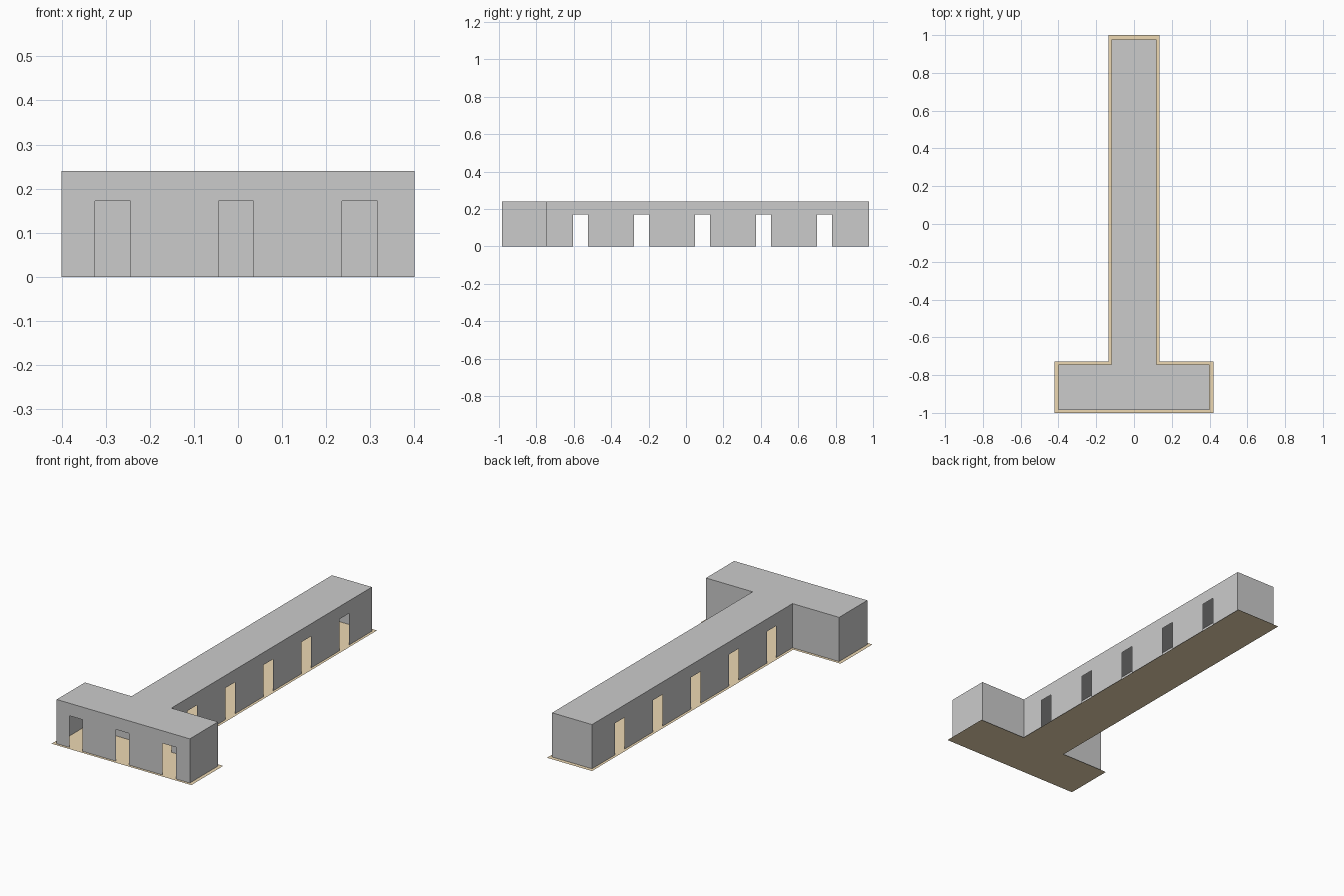
import bpy

if "Cube" in bpy.data.objects:
    bpy.data.objects.remove(bpy.data.objects["Cube"])

H, DOOR_H, DOOR_W = 0.24, 0.172, 0.08


def make_object(name, verts, faces, material=None):
    mesh = bpy.data.meshes.new(name)
    mesh.from_pydata(verts, [], faces)
    mesh.update()
    obj = bpy.data.objects.new(name, mesh)
    bpy.context.collection.objects.link(obj)
    if material:
        mesh.materials.append(material)
    return obj


def t_outline(half_bar, half_stem, front, bar_back, back):
    """Counter-clockwise T-shaped plan."""
    return [(-half_bar, front), (half_bar, front), (half_bar, bar_back),
            (half_stem, bar_back), (half_stem, back), (-half_stem, back),
            (-half_stem, bar_back), (-half_bar, bar_back)]


def wall_profile(length, doors):
    """Wall as (distance along, height) points, notched at each door."""
    pts = [(0, 0)]
    for c in sorted(doors):
        a, b = c - DOOR_W / 2, c + DOOR_W / 2
        pts += [(a, 0), (a, DOOR_H), (b, DOOR_H), (b, 0)]
    return pts + [(length, 0), (length, H), (0, H)]


# Plan of the building and its doorways, keyed by wall index
plan = t_outline(0.40, 0.12, -0.985, -0.743, 0.978)
side_y = [-0.563 + 0.3257 * i for i in range(5)]
doors = {
    0: [x + 0.40 for x in (-0.284, -0.0045, 0.276)],
    3: [y - plan[3][1] for y in side_y],
    5: [plan[5][1] - y for y in side_y],
}

# Thin walls
verts, faces = [], []
for i, (x0, y0) in enumerate(plan):
    x1, y1 = plan[(i + 1) % len(plan)]
    length = abs(x1 - x0) + abs(y1 - y0)
    dx, dy = (x1 - x0) / length, (y1 - y0) / length
    pts = wall_profile(length, doors.get(i, []))
    faces.append(range(len(verts), len(verts) + len(pts)))
    verts += [(x0 + dx * s, y0 + dy * s, z) for s, z in pts]
make_object("walls", verts, faces)

# Flat roof
make_object("roof", [(x, y, H) for x, y in plan], [range(8)])

# Tan floor slab, slightly wider than the walls
tan = bpy.data.materials.new("tan_floor")
tan.diffuse_color = (0.85, 0.69, 0.45, 1)
tan.use_nodes = True
tan.node_tree.nodes["Principled BSDF"].inputs["Base Color"].default_value = tan.diffuse_color
floor_plan = t_outline(0.42, 0.135, -1.0, -0.727, 1.0)
make_object("floor", [(x, y, 0) for x, y in floor_plan], [range(8)], tan)
